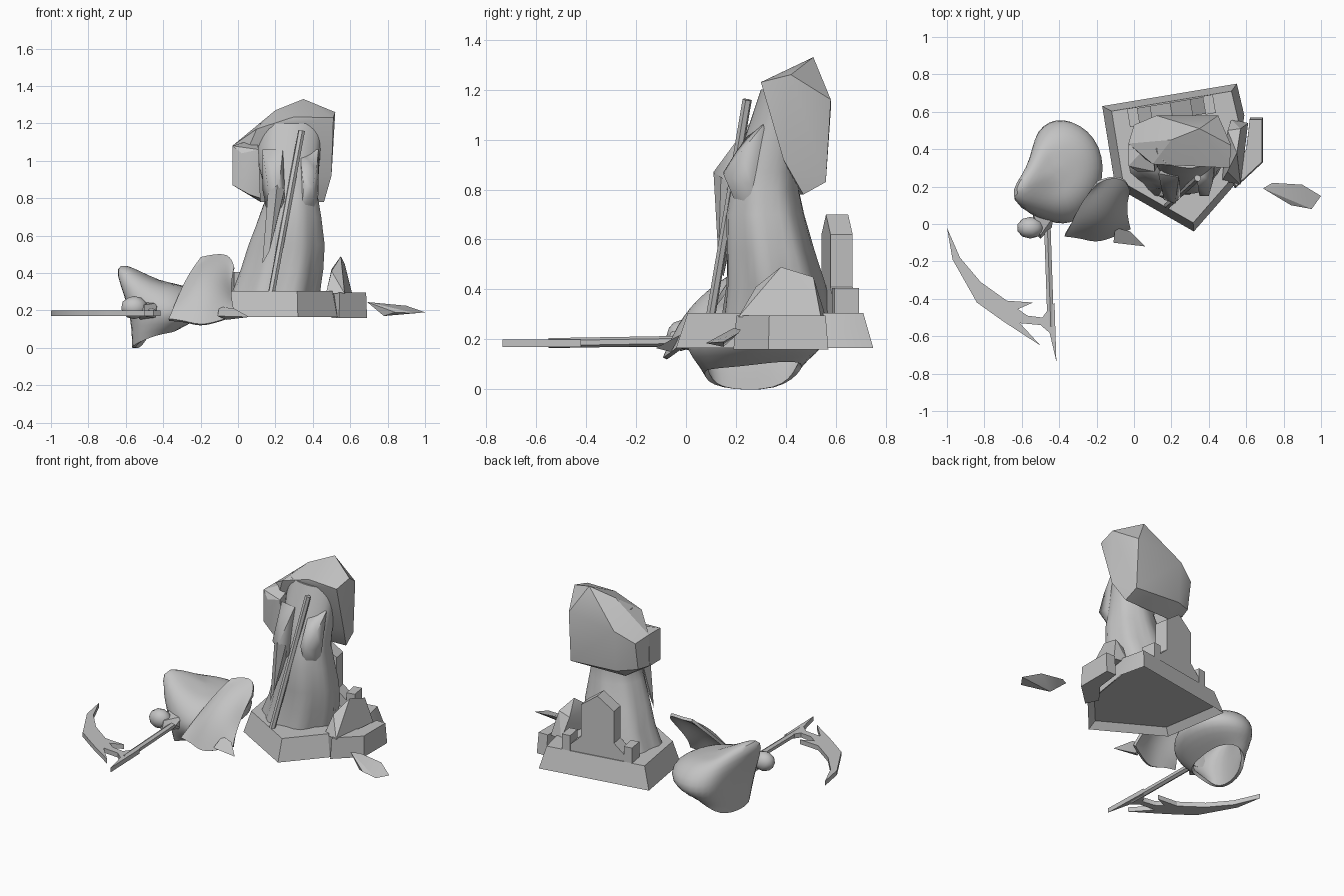
import bpy, bmesh, math
from mathutils import Vector, Matrix

cube = bpy.data.objects.get("Cube")
if cube:
    bpy.data.objects.remove(cube, do_unlink=True)

stone = bpy.data.materials.new("weathered grey stone")
stone.use_nodes = True
stone.diffuse_color = (0.55, 0.55, 0.55, 1)
for node in stone.node_tree.nodes:
    if node.type == 'BSDF_PRINCIPLED':
        node.inputs["Base Color"].default_value = stone.diffuse_color
        node.inputs["Roughness"].default_value = 0.8


def finish(name, bm, angle=30, subdivide=0, thickness=0):
    """Turn a bmesh into a finished stone object."""
    bmesh.ops.recalc_face_normals(bm, faces=bm.faces[:])
    mesh = bpy.data.meshes.new(name)
    bm.to_mesh(mesh)
    bm.free()
    mesh.materials.append(stone)
    ob = bpy.data.objects.new(name, mesh)
    bpy.context.scene.collection.objects.link(ob)
    bpy.ops.object.select_all(action='DESELECT')
    ob.select_set(True)
    bpy.context.view_layer.objects.active = ob
    if subdivide:
        mod = ob.modifiers.new("Smooth", 'SUBSURF')
        mod.levels = mod.render_levels = subdivide
        mod.boundary_smooth = 'PRESERVE_CORNERS'
        bpy.ops.object.modifier_apply(modifier=mod.name)
    if thickness:
        mod = ob.modifiers.new("Thickness", 'SOLIDIFY')
        mod.thickness = thickness
        mod.offset = 0
        bpy.ops.object.modifier_apply(modifier=mod.name)
    bpy.ops.object.shade_smooth_by_angle(angle=math.radians(angle))
    return ob


def add_prism(bm, outline, low, high, taper=1.0):
    """Extrude an outline upwards, narrowing it towards its middle."""
    middle = sum((Vector(p) for p in outline), Vector((0, 0))) / len(outline)
    bottom = [bm.verts.new((x, y, low)) for x, y in outline]
    top = [bm.verts.new((*(middle + (Vector(p) - middle) * taper), high)) for p in outline]
    under = bm.faces.new(bottom[::-1])
    bm.faces.new(top)
    for i in range(len(outline)):
        j = (i + 1) % len(outline)
        bm.faces.new((bottom[i], bottom[j], top[j], top[i]))
    bm.normal_update()
    return under


def prism(name, outline, low, high, taper=1.0):
    bm = bmesh.new()
    add_prism(bm, outline, low, high, taper)
    return finish(name, bm)


def hull(name, points, angle=25):
    """Rough broken block wrapped around its corner points."""
    bm = bmesh.new()
    for p in points:
        bm.verts.new(p)
    bmesh.ops.convex_hull(bm, input=bm.verts[:])
    loose = [v for v in bm.verts if not v.link_faces]
    bmesh.ops.delete(bm, geom=loose, context='VERTS')
    return finish(name, bm, angle)


def skin(name, rows, closed, caps=(False, False), **style):
    """Bridge rows of points into a surface."""
    bm = bmesh.new()
    grid = [[bm.verts.new(p) for p in row] for row in rows]
    count = len(grid[0])
    for a, b in zip(grid, grid[1:]):
        for i in range(count if closed else count - 1):
            j = (i + 1) % count
            bm.faces.new((a[i], a[j], b[j], b[i]))
    for wanted, row in zip(caps, (grid[0], grid[-1])):
        if wanted:
            bm.faces.new(row)
    return finish(name, bm, **style)


def bar(name, start, end, radius, sides=6):
    start, end = Vector(start), Vector(end)
    bm = bmesh.new()
    turn = (end - start).to_track_quat('Z', 'Y').to_matrix().to_4x4()
    bmesh.ops.create_cone(bm, cap_ends=True, segments=sides, radius1=radius,
                          radius2=radius, depth=(end - start).length,
                          matrix=Matrix.Translation((start + end) / 2) @ turn)
    return finish(name, bm)


# Plinth with sloping sides and a recessed underside
bm = bmesh.new()
under = add_prism(bm, [(-.17, .63), (-.1, .2), (.32, -.04), (.53, .2), (.59, .58), (.55, .75)],
                  .165, .305, .89)
bmesh.ops.inset_region(bm, faces=[under], thickness=.04, use_even_offset=True)
bmesh.ops.translate(bm, verts=under.verts[:], vec=(0, 0, .04))
finish("plinth", bm)

# Broken corner of the plinth and the slab leaning on it
prism("broken_plinth_corner", [(.69, .57), (.62, .57), (.6, .4), (.5, .27), (.54, .19), (.69, .33)],
      .16, .295, .94)
hull("leaning_slab", [(.47, .23, .29), (.57, .21, .29), (.61, .54, .29), (.52, .56, .29),
                      (.5, .28, .41), (.55, .38, .49), (.57, .51, .45), (.5, .5, .42)])

# Headstone: pointed upright with flared foot, and a block on each side
half = [(.23, .3), (.11, .41), (.11, .62)]
profile = half + [(0, .7)] + [(-x, z) for x, z in reversed(half)]
place = Matrix.Translation((.2, .605, 0)) @ Matrix.Rotation(math.radians(9.5), 4, 'Z')
bm = bmesh.new()
add_prism(bm, profile, -.045, .045)
bm.transform(place @ Matrix.Rotation(math.radians(90), 4, 'X'))
finish("headstone", bm)
for side, label in ((1, "left"), (-1, "right")):
    bm = bmesh.new()
    bmesh.ops.create_cube(bm, size=1, matrix=place @ Matrix.Translation((side * .205, 0, .345))
                          @ Matrix.Diagonal((.055, .1, .12, 1)))
    finish(label + "_foot_block", bm)

# Robe: softly folded rings, flared at the hem, leaning back and widening above the waist
robe = [(.29, .2, .36, .23, .215), (.42, .235, .355, .215, .195), (.55, .26, .335, .2, .175),
        (.7, .28, .315, .165, .155), (.8, .29, .315, .14, .135), (.87, .285, .325, .145, .13),
        (.96, .275, .345, .16, .125), (1.08, .275, .375, .17, .115), (1.2, .29, .4, .17, .1)]
rings = []
for z, cx, cy, rx, ry in robe:
    fold = .05 * max(0, 1 - (z - .29) / .6) + .01
    ring = []
    for i in range(32):
        a = math.tau * i / 32
        r = 1 + fold * math.cos(7 * a + 3 * z)
        ring.append((cx + rx * r * math.cos(a), cy + ry * r * math.sin(a), z))
    rings.append(ring)
skin("robe", rings, True, (True, True), angle=40)

# Elbows jutting from the robe front
hull("right_elbow", [
    (.13, .27, 1.06), (.24, .25, 1.06), (.15, .19, .93), (.23, .17, .94), (.16, .13, .86),
    (.22, .11, .87), (.25, .16, .84), (.16, .25, .7), (.24, .22, .68), (.13, .27, .85),
    (.2, .36, .85)], 65)
hull("left_elbow", [
    (.33, .28, 1.06), (.43, .31, 1.06), (.35, .2, .95), (.42, .22, .95), (.35, .15, .87),
    (.4, .15, .86), (.43, .26, .82), (.34, .22, .7), (.41, .26, .72), (.36, .36, .85)], 65)

# Broken shoulders and cowl above the robe, with a stub at the right
hull("broken_shoulders", [
    (-.03, .43, 1.08), (-.03, .41, .87), (0, .53, 1.05), (0, .5, .87), (.12, .46, .78),
    (.12, .58, 1.12), (.12, .56, .85), (.45, .58, 1.16), (.45, .56, .83), (.46, .47, .78),
    (.5, .39, .92), (.52, .42, 1.26), (.35, .51, 1.33), (.2, .45, 1.27), (.3, .31, 1.235),
    (.1, .32, 1.17), (.51, .3, 1.23), (.1, .36, 1.06)])
hull("right_shoulder_stub", [
    (-.03, .31, 1.08), (.02, .28, 1.04), (.11, .28, 1.06), (.12, .3, .8), (-.03, .31, .87),
    (.06, .28, .82), (-.03, .43, 1.08), (-.03, .42, .87), (.12, .46, .78), (.1, .45, 1.12)])

# Shaft stump and pointed sleeve cloth on the robe front
bar("standing_shaft", (.18, .1, .3), (.34, .245, 1.16), .019)
hull("hanging_sleeve", [(.16, .15, .83), (.21, .11, .87), (.25, .14, .85),
                        (.24, .2, .8), (.17, .22, .78), (.13, .15, .45), (.17, .13, .52)])

# Fallen hood: a shell with a small opening underneath and a horn at one corner
rim = [(-.58, .11, 0), (-.46, .08, .07), (-.36, .08, .09), (-.33, .22, .1),
       (-.33, .36, .12), (-.39, .46, .12), (-.47, .46, .09), (-.53, .38, -.01)]
side = [(-.59, .07, .22), (-.46, -.01, .19), (-.28, -.05, .18), (-.1, .25, .2),
        (-.18, .51, .2), (-.38, .62, .19), (-.54, .53, .19), (-.53, .33, .19)]
brow = [(-.76, .12, .52), (-.46, .08, .33), (-.31, .08, .32), (-.2, .25, .3),
        (-.23, .43, .31), (-.38, .5, .33), (-.51, .44, .35), (-.57, .3, .41)]
crown = [Vector(p).lerp(Vector((-.42, .27, .35)), .6) for p in brow]
skin("fallen_hood", [rim, side, brow, crown], True, (False, True),
     angle=40, subdivide=2, thickness=.02)

# Fallen sleeve: bowed sheet leaning beside the hood
sheet = [
    [(-.2, .22, .48), (-.14, .25, .49), (-.05, .25, .5), (-.02, .18, .43)],
    [(-.27, .13, .37), (-.2, .13, .43), (-.1, .1, .4), (-.05, .1, .31)],
    [(-.32, .03, .26), (-.23, 0, .32), (-.13, -.02, .28), (-.03, .01, .22)],
    [(-.37, -.06, .15), (-.27, -.07, .14), (-.19, -.1, .11), (-.02, -.02, .17)]]
skin("fallen_sleeve", sheet, False, angle=40, subdivide=2, thickness=.018)

# Fist and wrist holding the fallen shaft
bm = bmesh.new()
bmesh.ops.create_icosphere(bm, subdivisions=2, radius=1,
                           matrix=Matrix.Translation((-.555, -.02, .215))
                           @ Matrix.Diagonal((.072, .058, .062, 1)))
finish("fist", bm, 50)
hull("wrist", [(-.5, -.08, .17), (-.44, -.02, .2), (-.5, -.06, .23), (-.54, -.04, .17),
               (-.52, .06, .15), (-.43, .04, .16), (-.43, .04, .24), (-.54, .06, .25)])

# Scythe: shaft, end spike and curved blade lying flat
bar("scythe_shaft", (-.465, .04, .195), (-.445, -.55, .185), .02)
prism("scythe_spike", [(-.475, -.48), (-.415, -.735), (-.425, -.42)], .17, .2)
prism("scythe_blade", [
    (-1, -.02), (-.97, -.19), (-.84, -.42), (-.7, -.52), (-.5, -.65), (-.61, -.53),
    (-.5, -.54), (-.43, -.6), (-.44, -.43), (-.49, -.5), (-.57, -.49), (-.62, -.455),
    (-.54, -.42), (-.68, -.41), (-.82, -.31), (-.93, -.18)], .17, .2)

# Loose shards
hull("side_shard", [(.69, .19, .245), (.74, .22, .24), (.9, .21, .225), (1, .15, .19),
                    (.95, .08, .185), (.84, .1, .19), (.78, .15, .17)])
hull("front_shard", [(-.1, -.02, .22), (-.02, -.04, .21), (.06, -.12, .165),
                     (-.11, -.1, .17), (-.06, -.06, .15)])
